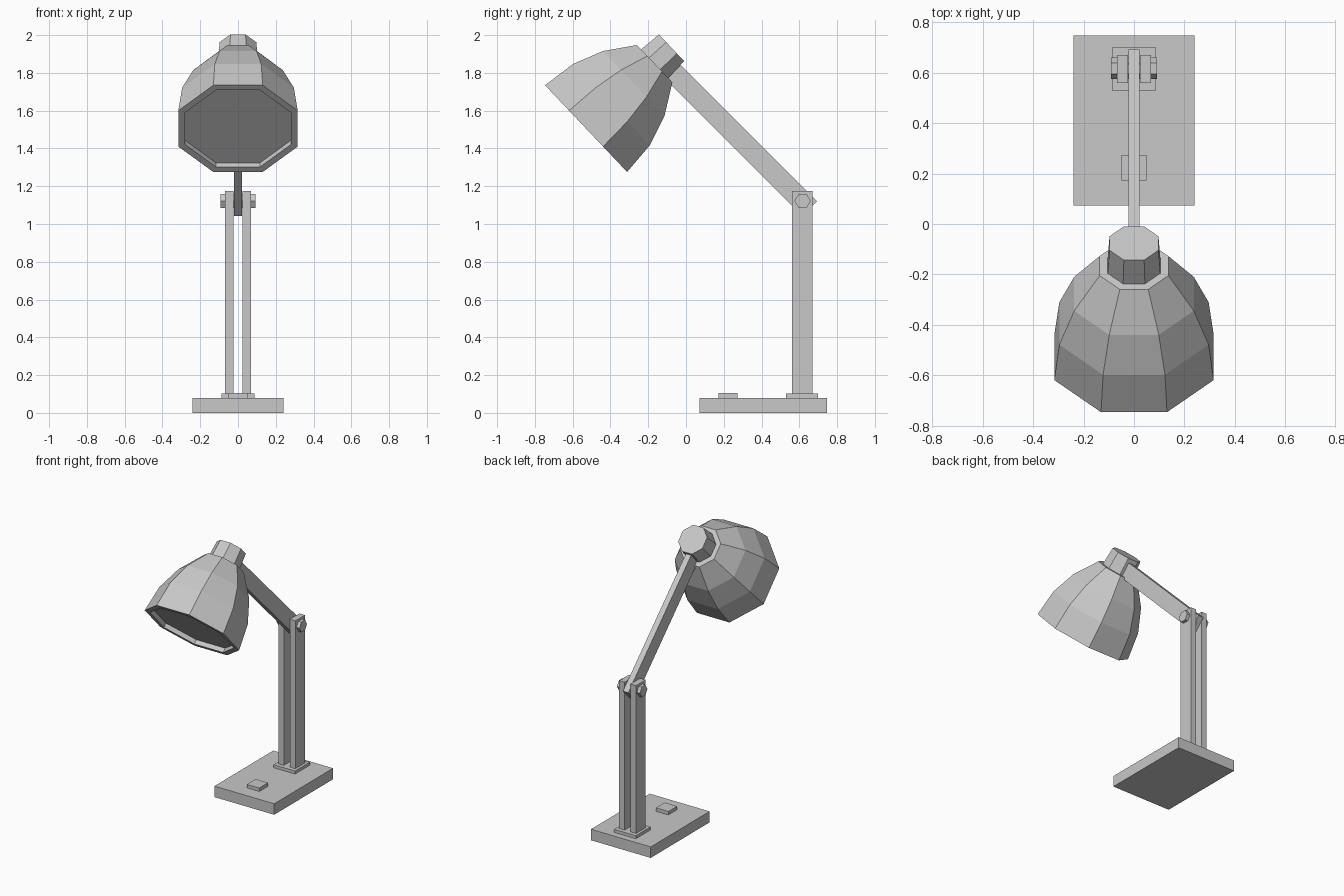
import bpy
import bmesh
import math
from mathutils import Matrix, Vector

cube = bpy.data.objects.get("Cube")
if cube:
    bpy.data.objects.remove(cube, do_unlink=True)

grey = bpy.data.materials.new("light_grey")
grey.use_nodes = True
colour = (0.58, 0.58, 0.58, 1)
grey.diffuse_color = colour
grey.node_tree.nodes["Principled BSDF"].inputs["Base Color"].default_value = colour


def finish(name, bm, matrix=Matrix()):
    bmesh.ops.recalc_face_normals(bm, faces=bm.faces)
    mesh = bpy.data.meshes.new(name)
    bm.to_mesh(mesh)
    bm.free()
    mesh.materials.append(grey)
    obj = bpy.data.objects.new(name, mesh)
    obj.matrix_world = matrix
    bpy.context.collection.objects.link(obj)
    return obj


def box(name, centre, size, tilt=0):
    bm = bmesh.new()
    bmesh.ops.create_cube(bm, size=1, matrix=Matrix.Diagonal((*size, 1)))
    return finish(name, bm, Matrix.Translation(centre) @ Matrix.Rotation(tilt, 4, "X"))


def prism(name, profile, sides, turn, matrix):
    """Closed faceted solid from (flat-to-centre radius, height) rings."""
    bm = bmesh.new()
    rings = []
    for apothem, height in profile:
        r = apothem / math.cos(math.pi / sides)
        angles = [turn + math.tau * i / sides for i in range(sides)]
        rings.append([bm.verts.new((r * math.cos(a), r * math.sin(a), height)) for a in angles])
    for low, high in zip(rings, rings[1:]):
        for i in range(sides):
            j = (i + 1) % sides
            bm.faces.new((low[i], low[j], high[j], high[i]))
    bm.faces.new(rings[0])
    bm.faces.new(rings[-1])
    return finish(name, bm, matrix)


# Base with its foot plate and switch
box("base", (0, 0.41, 0.04), (0.48, 0.675, 0.08))
box("foot_plate", (0, 0.615, 0.09), (0.174, 0.17, 0.024))
box("switch", (0, 0.223, 0.09), (0.10, 0.10, 0.03))

# Twin uprights and the hexagonal pivot bolt
for side, name in ((1, "left_post"), (-1, "right_post")):
    box(name, (side * 0.046, 0.615, 0.637), (0.044, 0.11, 1.076))
bolt_place = Matrix.Translation((0, 0.617, 1.122)) @ Matrix.Rotation(math.pi / 2, 4, "Y")
prism("pivot_bolt", [(0.037, -0.092), (0.037, 0.092)], 6, math.pi / 2, bolt_place)

# Sloping arm
start, end = Vector((0, 0.654, 1.081)), Vector((0, -0.12, 1.855))
box("arm", (start + end) / 2, (0.042, (end - start).length, 0.11), -math.pi / 4)

# Tilted octagonal shade with a recessed opening, and its collar
head = Matrix.Translation((0, -0.529, 1.505)) @ Matrix.Rotation(math.radians(-46.6), 4, "X")
shade = [(0.28, 0.032), (0.28, 0), (0.316, 0), (0.296, 0.185), (0.237, 0.347), (0.136, 0.50)]
prism("shade", shade, 8, math.pi / 8, head)
prism("collar", [(0.105, 0.49), (0.097, 0.623)], 8, math.pi / 8, head)
